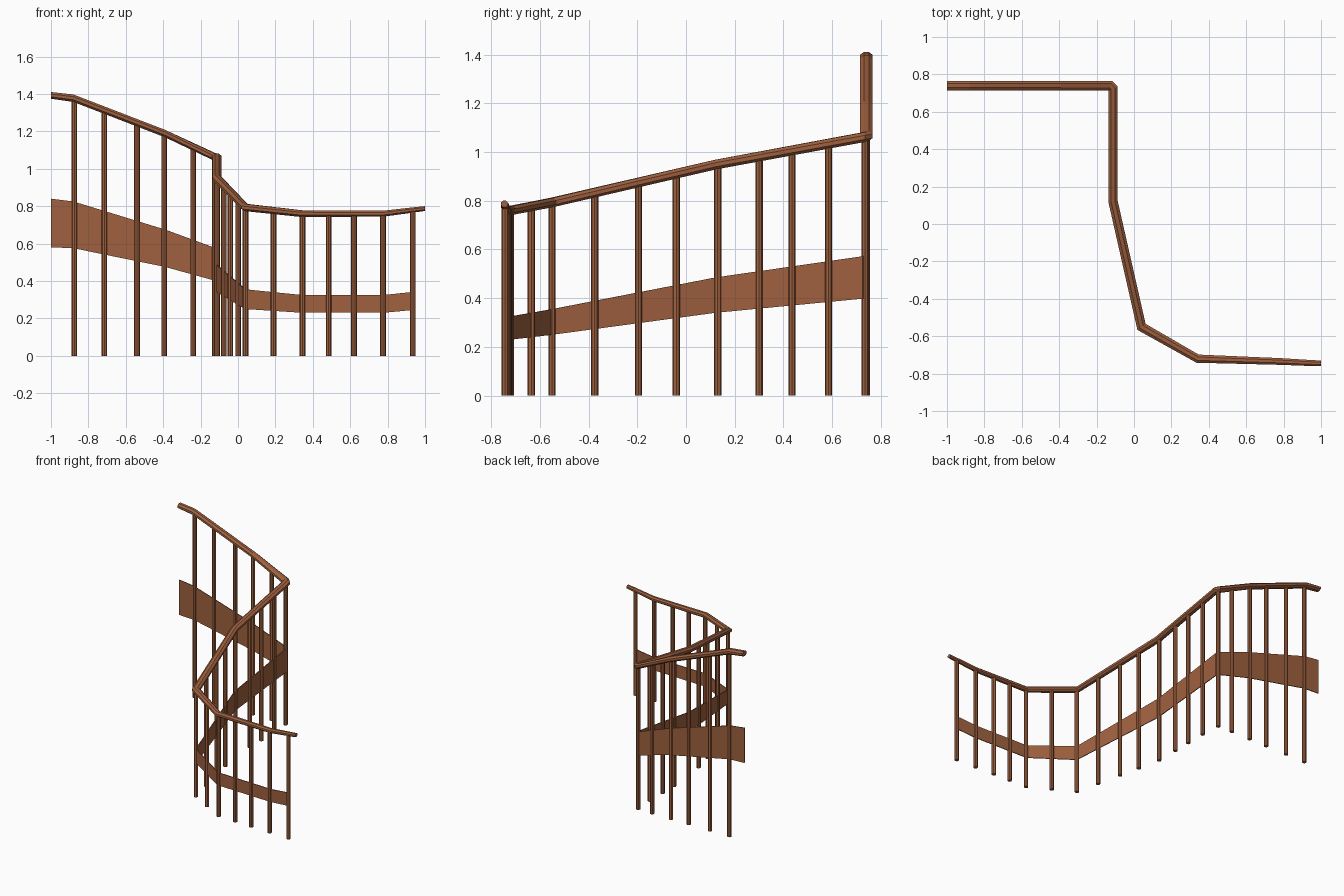
import bpy, bmesh, math
from mathutils import Vector

if "Cube" in bpy.data.objects:
    bpy.data.objects.remove(bpy.data.objects["Cube"])

mat = bpy.data.materials.new("brown_wood")
mat.diffuse_color = (0.35, 0.12, 0.05, 1)
mat.use_nodes = True
mat.node_tree.nodes["Principled BSDF"].inputs["Base Color"].default_value = mat.diffuse_color

# Stations: x, y, rail height, rail half width, rail half height, band bottom, band top
PATH = [
    (-1.00, 0.74, 1.392, .025, .018, .58, .84),
    (-0.88, 0.74, 1.377, .025, .020, .575, .825),
    (-0.39, 0.74, 1.188, .025, .020, .475, .675),
    (-0.128, 0.74, 1.065, .025, .020, .403, .578),
    (-0.112, 0.724, 1.060, .025, .020, .398, .572),
    (-0.112, 0.12, 0.948, .025, .020, .34, .485),
    (0.04, -0.55, 0.793, .025, .019, .25, .355),
    (0.34, -0.72, 0.760, .022, .018, .23, .325),
    (0.78, -0.735, 0.760, .018, .016, .23, .325),
    (0.94, -0.743, 0.780, .016, .014, .245, .342),
    (1.00, -0.745, 0.787, .015, .013, 0, 0),
]


def make_object(name, bm):
    bmesh.ops.recalc_face_normals(bm, faces=bm.faces)
    me = bpy.data.meshes.new(name)
    bm.to_mesh(me)
    bm.free()
    me.materials.append(mat)
    ob = bpy.data.objects.new(name, me)
    bpy.context.collection.objects.link(ob)
    return ob


def miter(pts, i):
    """Sideways offset direction in plan, lengthened at corners."""
    p = [Vector(q[:2]) for q in pts]
    a = (p[i] - p[i - 1]).normalized() if i > 0 else None
    b = (p[i + 1] - p[i]).normalized() if i < len(p) - 1 else None
    a, b = a or b, b or a
    t = (a + b).normalized()
    return Vector((-t.y, t.x, 0)) / t.dot(a)


def sweep(name, pts, section):
    """Skin the cross-section (side, height pairs) along the stations."""
    bm = bmesh.new()
    rings = []
    for i, s in enumerate(pts):
        n = miter(pts, i)
        rings.append([bm.verts.new(Vector((s[0], s[1], z)) + n * side)
                      for side, z in section(s)])
    k = len(rings[0])
    for r, q in zip(rings, rings[1:]):
        for j in range(k):
            bm.faces.new((r[j], r[(j + 1) % k], q[(j + 1) % k], q[j]))
    bm.faces.new(rings[0])
    bm.faces.new(rings[-1][::-1])
    return make_object(name, bm)


def rail_section(s):
    r = 1 / math.cos(math.pi / 8)
    return [(s[3] * r * math.cos((j + .5) * math.pi / 4),
             s[2] + s[4] * r * math.sin((j + .5) * math.pi / 4)) for j in range(8)]


def band_section(s):
    t = 0.003
    return [(-t, s[5]), (t, s[5]), (t, s[6]), (-t, s[6])]


def locate(axis, v):
    """Point on the rail centre line with the given x or y."""
    for a, b in zip(PATH, PATH[1:]):
        if a[axis] != b[axis] and min(a[axis], b[axis]) <= v <= max(a[axis], b[axis]):
            f = (v - a[axis]) / (b[axis] - a[axis])
            return Vector(a[:3]).lerp(Vector(b[:3]), f)


# Handrail and the lower curved board
sweep("handrail", PATH, rail_section)
sweep("side_band", PATH[:-1], band_section)

# Balusters along the three runs
spots = [locate(0, x) for x in (-.875, -.715, -.54, -.395, -.24)]
spots += [locate(1, y) for y in (.735, .585, .435, .30, .13, -.04, -.195, -.375)]
spots += [locate(0, x) for x in (.04, .19, .345, .485, .62, .775, .935)]
for i, p in enumerate(spots):
    bm = bmesh.new()
    bmesh.ops.create_cone(bm, cap_ends=True, segments=8, radius1=.015,
                          radius2=.015, depth=p.z)
    ob = make_object(f"baluster_{i + 1}", bm)
    ob.location = (p.x, p.y, p.z / 2)
